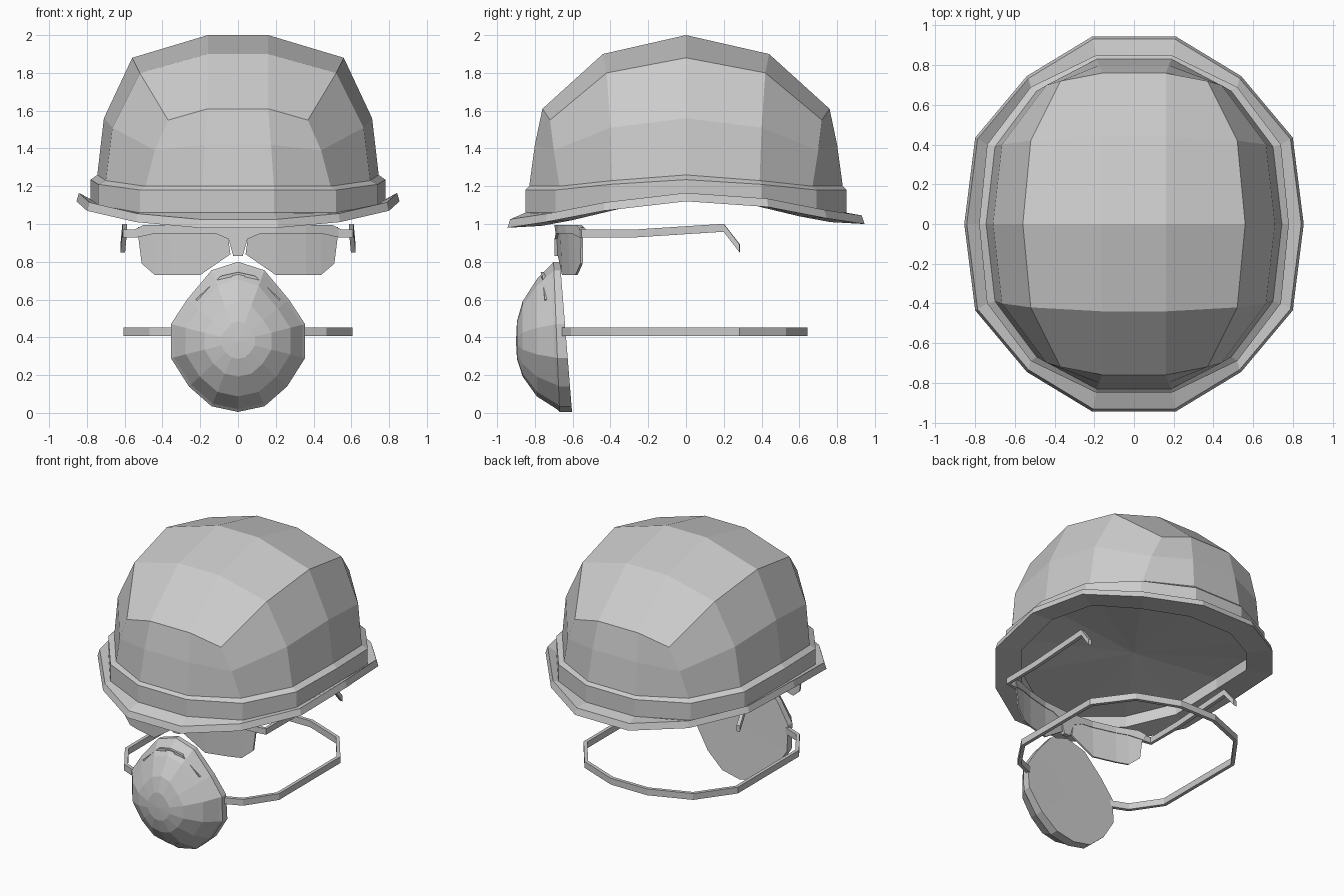
import bpy, bmesh
from mathutils import Vector

cube = bpy.data.objects.get("Cube")
if cube:
    bpy.data.objects.remove(cube)

grey = bpy.data.materials.new("light_grey")
grey.use_nodes = True
grey.diffuse_color = (0.6, 0.6, 0.6, 1)
grey.node_tree.nodes["Principled BSDF"].inputs["Base Color"].default_value = (0.6, 0.6, 0.6, 1)


def finish(name, bm):
    bmesh.ops.recalc_face_normals(bm, faces=bm.faces)
    mesh = bpy.data.meshes.new(name)
    bm.to_mesh(mesh)
    bm.free()
    mesh.materials.append(grey)
    obj = bpy.data.objects.new(name, mesh)
    bpy.context.collection.objects.link(obj)
    return obj


def loft(rings, closed=True):
    """Skin a list of equally long point rings; returns the bmesh and its vertex rings."""
    bm = bmesh.new()
    loops = [[bm.verts.new(p) for p in ring] for ring in rings]
    n = len(loops[0])
    for a, b in zip(loops, loops[1:]):
        for i in range(n if closed else n - 1):
            j = (i + 1) % n
            bm.faces.new((a[i], a[j], b[j], b[i]))
    return bm, loops


def fan(bm, loop, centre):
    c = bm.verts.new(centre)
    for i, v in enumerate(loop):
        bm.faces.new((v, loop[i - 1], c))


def oval(quarter, back_lift=0.0):
    """Fourteen-point ring from a front-to-side quarter."""
    front = [(x, -y, z) for x, y, z in quarter]
    back = [(x, y, z + back_lift) for x, y, z in reversed(quarter[:-1])]
    right = front + back
    return right + [(-x, y, z) for x, y, z in reversed(right)]


def change(quarter, scale=1.0, lift=0.0):
    return [(x * scale, y * scale, z + lift) for x, y, z in quarter]


# Helmet cross-sections, front corner to side
crown = [(.16, .76, 1.61), (.37, .72, 1.55), (.52, .42, 1.8), (.56, 0, 1.88)]
middle = [(.175, .8, 1.42), (.44, .7, 1.39), (.665, .4, 1.51), (.71, 0, 1.56)]
base = [(.19, .83, 1.2), (.49, .67, 1.2), (.7, .39, 1.23), (.745, 0, 1.26)]
band_top = [(.19, .85, 1.18), (.52, .69, 1.18), (.74, .4, 1.21), (.78, 0, 1.235)]
band_low = [(.19, .85, 1.06), (.52, .69, 1.06), (.74, .4, 1.1), (.78, 0, 1.13)]
brim_low = [(.21, .945, .98), (.54, .745, 1.01), (.8, .435, 1.07), (.855, 0, 1.12)]

# Helmet shell with a quad grid closing the crown
bm, loops = loft([oval(base), oval(middle), oval(crown)])
ring = loops[-1]
rows = [[ring[12], ring[13], ring[0], ring[1]]]
for k, (y, z) in enumerate([(-.44, 1.9), (0, 2.0), (.44, 1.9)]):
    inner = [bm.verts.new((x, y, z)) for x in (-.16, .16)]
    rows.append([ring[11 - k], *inner, ring[2 + k]])
rows.append([ring[8], ring[7], ring[6], ring[5]])
for a, b in zip(rows, rows[1:]):
    for i in range(3):
        bm.faces.new((a[i], a[i + 1], b[i + 1], b[i]))
finish("helmet_shell", bm)

# Raised band around the shell
bm, loops = loft([oval(base), oval(band_top), oval(band_low)])
finish("helmet_band", bm)

# Brim with a recessed underside
opening = change(brim_low, .81, .01)
bm, loops = loft([oval(band_low), oval(change(brim_low, .985, .045), .02), oval(brim_low, .02),
                  oval(opening, .02), oval(change(opening, 1, .08), .02)])
fan(bm, loops[-1], (0, 0, 1.14))
finish("helmet_brim", bm)


def plate(name, half, depth, bend, cuts=(), both=False):
    """Flat outline in x and z, bent in y, thickened; mirrored as one piece or as a pair."""
    bm = bmesh.new()
    if both:
        outlines = [half, [(-x, z) for x, z in half]]
    else:
        outlines = [half + [(-x, z) for x, z in reversed(half) if x > 0]]
    for outline in outlines:
        bm.faces.new([bm.verts.new((x, 0, z)) for x, z in outline])
    for c in cuts:
        for s in (c, -c):
            bmesh.ops.bisect_plane(bm, geom=bm.verts[:] + bm.edges[:] + bm.faces[:],
                                   plane_co=(s, 0, 0), plane_no=(1, 0, 0))
    for v in bm.verts:
        v.co.y = bend(abs(v.co.x), v.co.z)
    bmesh.ops.recalc_face_normals(bm, faces=bm.faces)
    made = bmesh.ops.extrude_face_region(bm, geom=bm.faces[:])
    for v in made["geom"]:
        if isinstance(v, bmesh.types.BMVert):
            v.co.y += depth
    return finish(name, bm)


def ribbon(name, path, thick, height, mirror=False):
    """Upright strip following a path."""
    pts = [Vector(p) for p in path]
    sections = []
    for i, p in enumerate(pts):
        d = Vector((0, 0, 0))
        if i > 0:
            d += (p - pts[i - 1]).xy.normalized().to_3d()
        if i < len(pts) - 1:
            d += (pts[i + 1] - p).xy.normalized().to_3d()
        side = Vector((d.y, -d.x, 0)).normalized() * thick / 2
        up = Vector((0, 0, height / 2))
        sections.append([p - side - up, p + side - up, p + side + up, p - side + up])
    bm, loops = loft(sections)
    bm.faces.new(loops[0])
    bm.faces.new(loops[-1])
    obj = finish(name, bm)
    if mirror:
        obj.modifiers.new("Mirror", 'MIRROR')
    return obj


# Safety glasses
def wrap(x, z):
    return -.685 + .46 * x * x + .06 * max(0, .9 - z)


plate("lenses", [(.04, .84), (.2, .73), (.44, .73), (.51, .79), (.53, .95), (.53, .985), (.06, .98)],
      .012, wrap, (.2, .36, .44), both=True)
plate("glasses_frame", [(0, .83), (.025, .83), (.05, .92), (.12, .95), (.44, .95), (.53, .93),
                        (.55, .97), (.5, .995), (0, .995)],
      .03, lambda x, z: wrap(x, 1) - .012, (.2, .36))
ribbon("temple", [(.53, -.555, .95), (.6, -.545, .95), (.6, -.27, .95), (.6, .2, .98), (.61, .285, .87)],
       .025, .042, mirror=True)

# Face mask: dished rim, faceted cup and closed back
edge = [(0, .8), (.14, .755), (.27, .6), (.355, .47), (.355, .29), (.26, .14), (.14, .035), (0, .005)]
edge += [(-x, z) for x, z in reversed(edge[1:-1])]


def mask_ring(scale, y, tilt=0.0):
    return [(x * scale, y - tilt * (z - .4), .38 + (z - .38) * scale) for x, z in edge]


bm, loops = loft([mask_ring(1, -.635, .08), mask_ring(1, -.685, .04), mask_ring(.96, -.7, .04),
                  mask_ring(.78, -.79), mask_ring(.5, -.865), mask_ring(.25, -.895)])
fan(bm, loops[0], (0, -.635, .38))
fan(bm, loops[-1], (0, -.9, .38))
finish("mask_cup", bm)

# Nose clip on the mask
plate("nose_clip", [(0, .745), (.09, .725), (.225, .6), (.2, .585), (.08, .7), (0, .72)],
      .04, lambda x, z: -.77 + .1 * x)

# Head strap running from one side of the mask to the other
side = [(.34, -.65, .43), (.46, -.6, .43), (.595, -.4, .43), (.595, .28, .43), (.42, .52, .43), (.14, .63, .43)]
ribbon("head_strap", side + [(-x, y, z) for x, y, z in reversed(side)], .025, .045)
